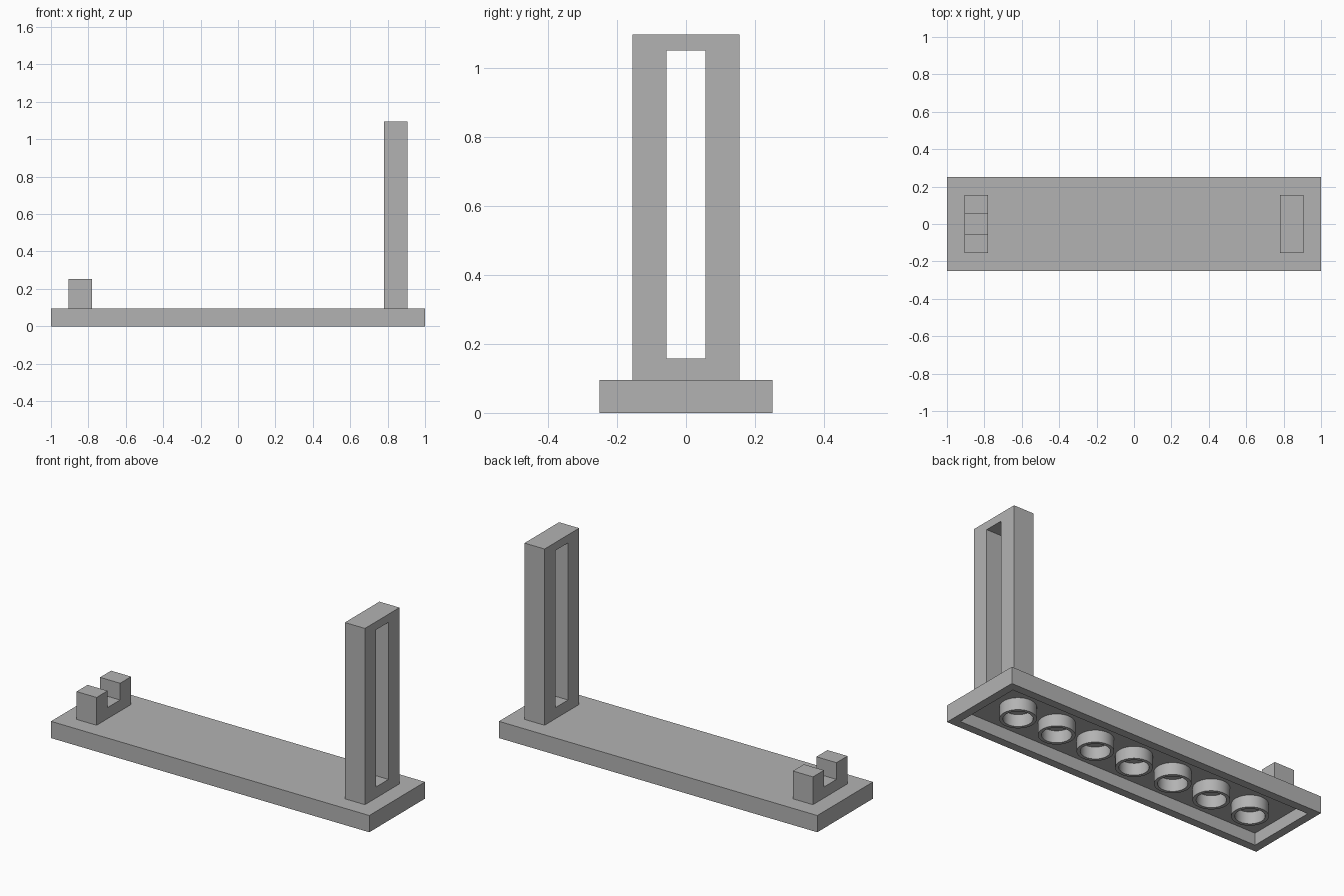
import bpy
import bmesh
import math

if "Cube" in bpy.data.objects:
    bpy.data.objects.remove(bpy.data.objects["Cube"], do_unlink=True)

# One plain grey for everything
grey = bpy.data.materials.new("plain grey")
grey.use_nodes = True
colour = (0.45, 0.45, 0.45, 1)
grey.diffuse_color = colour
grey.node_tree.nodes["Principled BSDF"].inputs["Base Color"].default_value = colour


def loft(name, loops, closed=False):
    """Skin matching loops; join last to first, or cap both ends."""
    bm = bmesh.new()
    rings = [[bm.verts.new(p) for p in loop] for loop in loops]
    pairs = list(zip(rings, rings[1:]))
    if closed:
        pairs.append((rings[-1], rings[0]))
    else:
        bm.faces.new(rings[0])
        bm.faces.new(rings[-1])
    for a, b in pairs:
        for i in range(len(a)):
            j = (i + 1) % len(a)
            bm.faces.new((a[i], a[j], b[j], b[i]))
    bmesh.ops.recalc_face_normals(bm, faces=bm.faces)
    mesh = bpy.data.meshes.new(name)
    bm.to_mesh(mesh)
    bm.free()
    mesh.materials.append(grey)
    obj = bpy.data.objects.new(name, mesh)
    bpy.context.collection.objects.link(obj)
    return obj


def rect(hx, hy, z):
    return [(-hx, -hy, z), (hx, -hy, z), (hx, hy, z), (-hx, hy, z)]


def upright(x, hy, z0, z1):
    return [(x, -hy, z0), (x, hy, z0), (x, hy, z1), (x, -hy, z1)]


def circle(x, r, z, n=48):
    return [(x + r * math.cos(math.tau * i / n), r * math.sin(math.tau * i / n), z)
            for i in range(n)]


TOP, CEILING, WALL = 0.095, 0.068, 0.047
NEAR, FAR = 0.78, 0.906          # x span of the uprights
HALF, SLOT, SILL = 0.155, 0.056, 0.158

# Hollow base plate, open underneath
loft("base_plate", [rect(1, 0.25, TOP), rect(1, 0.25, 0),
                    rect(1 - WALL, 0.25 - WALL, 0),
                    rect(1 - WALL, 0.25 - WALL, CEILING)])

# Tall upright with a long window
loft("slotted_post", [upright(NEAR, HALF, TOP, 1.096), upright(FAR, HALF, TOP, 1.096),
                      upright(FAR, SLOT, SILL, 1.05), upright(NEAR, SLOT, SILL, 1.05)],
     closed=True)

# Short block with a notch in its top
notch = [(-HALF, TOP), (HALF, TOP), (HALF, 0.253), (SLOT, 0.253),
         (SLOT, SILL), (-SLOT, SILL), (-SLOT, 0.253), (-HALF, 0.253)]
loft("notched_block", [[(x, y, z) for y, z in notch] for x in (-FAR, -NEAR)])

# Row of tubes under the base
for k in range(7):
    x = 0.25 * (k - 3)
    tube = loft(f"tube_{k + 1}", [circle(x, 0.093, 0), circle(x, 0.093, CEILING),
                                  circle(x, 0.075, CEILING), circle(x, 0.075, 0)],
                closed=True)
    bpy.ops.object.select_all(action="DESELECT")
    tube.select_set(True)
    bpy.context.view_layer.objects.active = tube
    bpy.ops.object.shade_smooth_by_angle(angle=math.radians(30))
